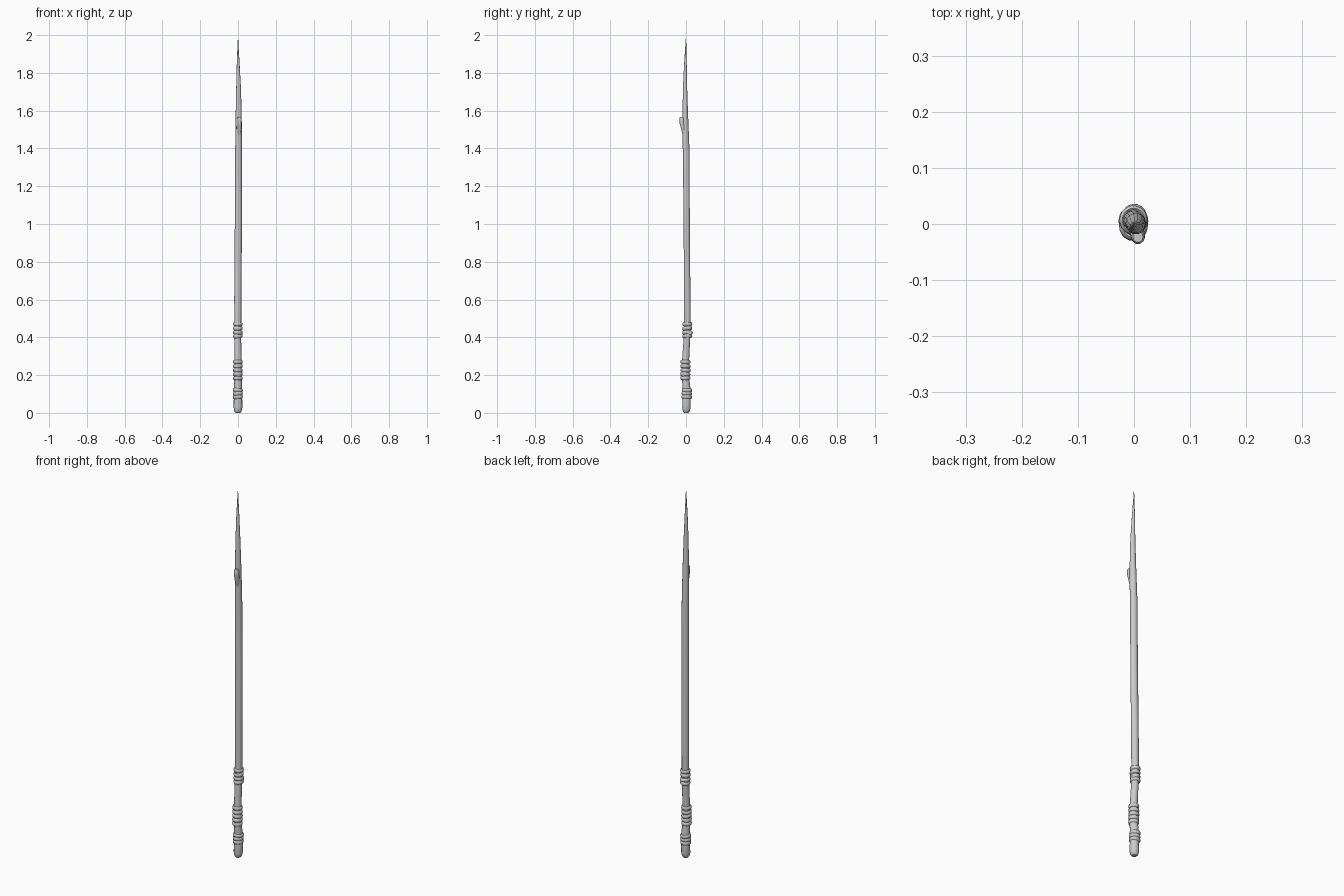
import bpy, bmesh, math, random
from mathutils import Matrix, Vector

if "Cube" in bpy.data.objects:
    bpy.data.objects.remove(bpy.data.objects["Cube"])

random.seed(4)


def finish(bm, name, angle=40):
    bmesh.ops.recalc_face_normals(bm, faces=bm.faces)
    me = bpy.data.meshes.new(name)
    bm.to_mesh(me)
    bm.free()
    ob = bpy.data.objects.new(name, me)
    bpy.context.collection.objects.link(ob)
    bpy.ops.object.select_all(action='DESELECT')
    ob.select_set(True)
    bpy.context.view_layer.objects.active = ob
    bpy.ops.object.shade_smooth_by_angle(angle=math.radians(angle))
    return ob


def loft(name, sections, sides, tip=None):
    """Skin elliptical sections (z, cx, cy, rx, ry[, tilt]), optionally closed to a point."""
    bm = bmesh.new()
    rings = []
    for z, cx, cy, rx, ry, *tilt in sections:
        t = tilt[0] if tilt else 0
        ring = []
        for i in range(sides):
            a = 2 * math.pi * i / sides
            y = ry * math.sin(a)
            ring.append(bm.verts.new((cx + rx * math.cos(a), cy + y, z + t * y)))
        rings.append(ring)
    for lo, hi in zip(rings, rings[1:]):
        for i in range(sides):
            j = (i + 1) % sides
            bm.faces.new((lo[i], lo[j], hi[j], hi[i]))
    bm.faces.new(rings[0])
    if tip:
        v = bm.verts.new(tip)
        for i in range(sides):
            bm.faces.new((rings[-1][i], rings[-1][(i + 1) % sides], v))
    else:
        bm.faces.new(rings[-1])
    return finish(bm, name)


# Slightly crooked wooden shaft with a long carved point
shaft = [
    (0.000, 0.000, 0.002, 0.012, 0.012),
    (0.008, 0.000, 0.002, 0.019, 0.019),
    (0.025, 0.000, 0.002, 0.0225, 0.0225),
    (0.070, 0.000, 0.003, 0.0225, 0.022),
    (0.130, 0.000, 0.003, 0.021, 0.021),
    (0.200, 0.000, -0.004, 0.020, 0.020),
    (0.280, 0.000, -0.002, 0.019, 0.019),
    (0.380, -0.001, 0.004, 0.018, 0.018),
    (0.450, -0.001, 0.007, 0.018, 0.018),
    (0.600, -0.001, 0.006, 0.019, 0.018),
    (1.000, 0.002, 0.004, 0.019, 0.0165),
    (1.380, 0.003, 0.001, 0.018, 0.0185),
    (1.500, 0.0035, -0.002, 0.017, 0.0165),
    (1.600, 0.0035, -0.004, 0.0155, 0.0145),
    (1.720, 0.003, -0.005, 0.0125, 0.0115),
    (1.850, 0.001, -0.003, 0.0075, 0.007),
    (1.940, 0.000, -0.001, 0.003, 0.003),
]
loft("shaft", shaft, 14, tip=(0, 0, 2.0))

# Cut-off branch stub on the front, growing up and out
loft("branch_stub", [
    (1.465, 0.005, -0.008, 0.010, 0.009),
    (1.505, 0.006, -0.015, 0.013, 0.012),
    (1.535, 0.007, -0.022, 0.013, 0.013),
    (1.560, 0.007, -0.023, 0.012, 0.013),
    (1.566, 0.007, -0.023, 0.009, 0.010),
], 10)


# Cord wraps: groups of slightly tilted rings around the grip
def cord_ring(name, centre, rx, ry, minor, tilt, turn, seg=20, sub=8):
    bm = bmesh.new()
    rot = Matrix.Rotation(turn, 3, 'Z') @ Matrix.Rotation(tilt, 3, 'X') @ Matrix.Rotation(-turn, 3, 'Z')
    rows = []
    for i in range(seg):
        a = 2 * math.pi * i / seg
        row = []
        for k in range(sub):
            b = 2 * math.pi * k / sub
            p = Vector(((rx + minor * 0.6 * math.cos(b)) * math.cos(a),
                        (ry + minor * 0.6 * math.cos(b)) * math.sin(a),
                        minor * 1.15 * math.sin(b)))
            row.append(bm.verts.new(rot @ p + Vector(centre)))
        rows.append(row)
    for i in range(seg):
        n = (i + 1) % seg
        for k in range(sub):
            m = (k + 1) % sub
            bm.faces.new((rows[i][k], rows[n][k], rows[n][m], rows[i][m]))
    finish(bm, name, 60)


# group: ring heights, centre y, radius
wraps = {
    "lower_wrap": ((0.084, 0.102, 0.120), 0.0045, 0.0215),
    "middle_wrap": ((0.184, 0.205, 0.226, 0.247, 0.270), -0.003, 0.0205),
    "upper_wrap": ((0.406, 0.426, 0.448, 0.470), 0.0065, 0.0200),
}
for name, (heights, cy, r) in wraps.items():
    for n, z in enumerate(heights, 1):
        cord_ring(f"{name}_{n}", (-0.001, cy + random.uniform(-.001, .001), z),
                  r, r + 0.001, 0.0085,
                  random.uniform(-0.12, 0.12), random.uniform(0, 3))

# One loose crossing strand on the upper wrap
cord_ring("crossing_strand", (0, 0.0095, 0.418), 0.0195, 0.0235, 0.007, 0.45, 0.4)
